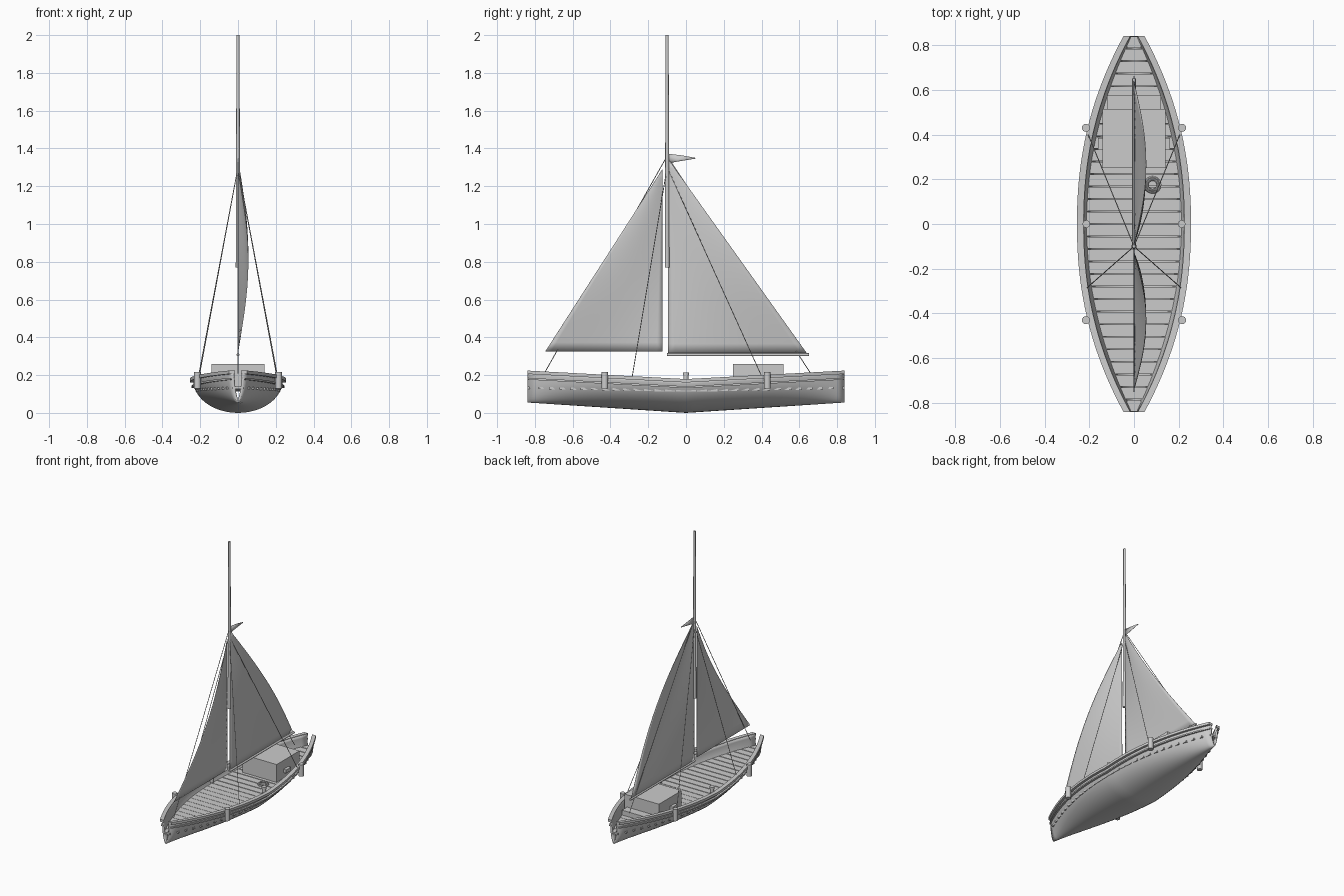
import bpy, bmesh, math
from mathutils import Vector

if "Cube" in bpy.data.objects:
    bpy.data.objects.remove(bpy.data.objects["Cube"])

L = 0.84          # half length of the hull
MAST_Y = -0.1


def half_width(y):
    return 0.03 + 0.208 * (1 - (abs(y) / L) ** 2.2)


def sheer(y):
    return 0.175 + 0.045 * abs(y) / L


def keel(y):
    return 0.055 * abs(y) / L


def deck_z(y):
    return 0.118 + 0.015 * abs(y) / L


def finish(name, bm, smooth=True):
    bmesh.ops.recalc_face_normals(bm, faces=bm.faces)
    me = bpy.data.meshes.new(name)
    bm.to_mesh(me)
    bm.free()
    ob = bpy.data.objects.new(name, me)
    bpy.context.collection.objects.link(ob)
    if smooth:
        bpy.context.view_layer.objects.active = ob
        ob.select_set(True)
        bpy.ops.object.shade_smooth_by_angle(angle=math.radians(35))
        ob.select_set(False)
    return ob


def loft(name, rows, closed=False):
    """Skin rows of points; closed rows become a capped tube."""
    bm = bmesh.new()
    vs = [[bm.verts.new(p) for p in r] for r in rows]
    n = len(rows[0])
    for a, b in zip(vs, vs[1:]):
        for i in range(n if closed else n - 1):
            j = (i + 1) % n
            bm.faces.new((a[i], a[j], b[j], b[i]))
    if closed:
        bm.faces.new(vs[0])
        bm.faces.new(vs[-1])
    bmesh.ops.remove_doubles(bm, verts=bm.verts, dist=1e-5)
    return finish(name, bm)


def box(name, x, y, z):
    bm = bmesh.new()
    bmesh.ops.create_cube(bm, size=1)
    for v in bm.verts:
        v.co = [(r[0] + r[1]) / 2 + c * (r[1] - r[0]) for r, c in zip((x, y, z), v.co)]
    return finish(name, bm, False)


def rod(name, a, b, r, r2=None, sides=16):
    a, b = Vector(a), Vector(b)
    bm = bmesh.new()
    bmesh.ops.create_cone(bm, cap_ends=True, segments=sides, radius1=r,
                          radius2=r if r2 is None else r2, depth=(b - a).length)
    q = Vector((0, 0, 1)).rotation_difference(b - a)
    for v in bm.verts:
        v.co = (a + b) / 2 + q @ v.co
    return finish(name, bm)


ys = [-L + 2 * L * i / 40 for i in range(41)]

# hull shell, open at both ends
rows = []
for y in ys:
    row = []
    for i in range(25):
        a = math.pi * i / 24
        row.append((half_width(y) * math.cos(a), y,
                    sheer(y) - (sheer(y) - keel(y)) * math.sin(a)))
    rows.append(row)
hull = loft("hull", rows)
solid = hull.modifiers.new("thickness", 'SOLIDIFY')
solid.thickness = 0.013
solid.offset = -1

# gunwale caps and rubbing strakes on both sides: inset, outset, top, bottom
for name, x0, x1, top, low in (("gunwale", -0.013, 0.017, 0.004, -0.014),
                               ("rubbing_strake", -0.012, 0.008, -0.034, -0.044)):
    for s, side in ((-1, "left"), (1, "right")):
        loft(f"{name}_{side}", [[(s * (half_width(y) + dx), y, sheer(y) + dz)
                                 for dx, dz in ((x0, top), (x1, top), (x1, low), (x0, low))]
                                for y in ys], True)

# deck planks laid across, their ends just breaking the hull side
N = 30
for i in range(N):
    y = -L + 2 * L * (i + 0.5) / N
    f = (sheer(y) - deck_z(y)) / (sheer(y) - keel(y))
    w = half_width(y) * math.sqrt(1 - f * f)
    if abs(y) > 0.8:
        w -= 0.008
    box(f"deck_plank_{i}", (-w, w), (y - 0.026, y + 0.026), (deck_z(y) - 0.006, deck_z(y) + 0.006))

# cabin with low step and side windows
box("cabin", (-0.14, 0.14), (0.25, 0.515), (0.12, 0.26))
box("cabin_step", (-0.12, 0.12), (0.515, 0.575), (0.12, 0.17))
for s, side in ((-1, "left"), (1, "right")):
    box(f"cabin_window_{side}", sorted((s * 0.138, s * 0.162)), (0.33, 0.385), (0.17, 0.195))

# fenders and midship bollards
for s, side in ((-1, "left"), (1, "right")):
    for y, end in ((-0.43, "front"), (0.43, "back")):
        rod(f"fender_{side}_{end}", (s * 0.215, y, 0.13), (s * 0.215, y, 0.217), 0.018)
    rod(f"bollard_{side}", (s * 0.213, 0, 0.13), (s * 0.213, 0, 0.205), 0.013)
    rod(f"bollard_cap_{side}", (s * 0.213, 0, 0.2), (s * 0.213, 0, 0.215), 0.017)

# coiled rope on deck
for k, R in enumerate((0.033, 0.024)):
    bpy.ops.mesh.primitive_torus_add(location=(0.083, 0.175, 0.129 + 0.008 * k), major_radius=R,
                                     minor_radius=0.006, major_segments=28, minor_segments=8)
    bpy.context.object.name = f"rope_coil_{k}"
    bpy.ops.object.shade_smooth_by_angle()

# mast and boom
rod("mast", (0, MAST_Y, 0.77), (0, MAST_Y, 2.0), 0.012, 0.008)
rod("boom", (0, MAST_Y, 0.308), (0, 0.65, 0.308), 0.008)


# sails: triangle with a straight upright edge and a bellied sloping edge
def sail(name, y0, y1, z0, z1, n=20):
    rows = []
    for i in range(n + 1):
        v = i / n
        rows.append([(0.055 * math.sin(math.pi * v) * math.sin(math.pi / 2 * j / n),
                      y0 + (y1 - y0) * (1 - v) * j / n, z0 + (z1 - z0) * v)
                     for j in range(n + 1)])
    ob = loft(name, rows)
    m = ob.modifiers.new("cloth", 'SOLIDIFY')
    m.thickness = 0.002
    return ob


sail("main_sail", -0.095, 0.64, 0.315, 1.345)
sail("fore_sail", -0.125, -0.745, 0.325, 1.29)

# stays and shrouds
stays = [("forestay", (0, -0.75, 0.21)), ("backstay", (0, 0.66, 0.21))]
for s, side in ((-1, "left"), (1, "right")):
    stays += [(f"front_shroud_{side}", (s * 0.21, -0.285, 0.19)),
              (f"back_shroud_{side}", (s * 0.205, 0.4, 0.195))]
for name, foot in stays:
    rod(name, (0, MAST_Y, 1.36 if "stay" in name else 1.3), foot, 0.0022, sides=6)

# pennant
flag = loft("pennant", [[(0, -0.095, 1.372), (0, -0.095, 1.335), (0, -0.075, 1.323)],
                        [(0, -0.02, 1.363), (0, -0.04, 1.34), (0, -0.06, 1.328)],
                        [(0.004, 0.05, 1.35), (0.004, 0.05, 1.348), (0.004, 0.05, 1.346)]])
flag.modifiers.new("cloth", 'SOLIDIFY').thickness = 0.002
